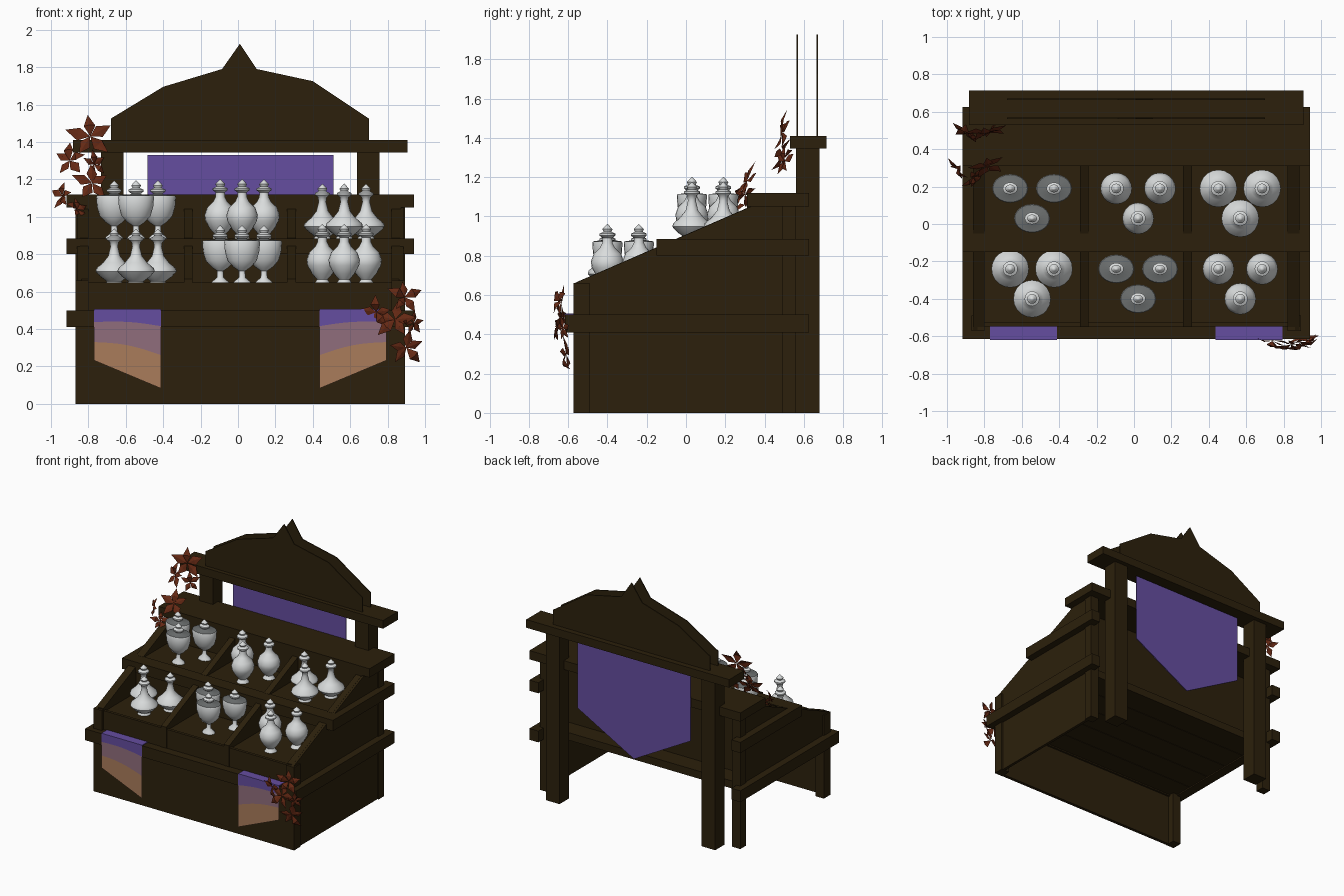
import bpy, bmesh, math, random
from mathutils import Vector, Matrix

random.seed(7)
if "Cube" in bpy.data.objects:
    bpy.data.objects.remove(bpy.data.objects["Cube"], do_unlink=True)


def material(name, rgb):
    m = bpy.data.materials.new(name)
    m.use_nodes = True
    m.diffuse_color = (*rgb, 1)
    m.node_tree.nodes["Principled BSDF"].inputs["Base Color"].default_value = (*rgb, 1)
    return m


WOOD = material("dark wood", (0.025, 0.0145, 0.0035))
PURPLE = material("purple cloth", (0.13, 0.075, 0.35))
MAUVE = material("mauve cloth", (0.28, 0.155, 0.2))
TAN = material("tan cloth", (0.4, 0.2, 0.105))
GLASS = material("pale glass", (0.7, 0.72, 0.72))
GREY = material("grey lid", (0.15, 0.16, 0.16))
RUST = material("rust petals", (0.13, 0.022, 0.007))


def finish(name, bm, *mats):
    mesh = bpy.data.meshes.new(name)
    bm.to_mesh(mesh)
    bm.free()
    for m in mats:
        mesh.materials.append(m)
    ob = bpy.data.objects.new(name, mesh)
    bpy.context.collection.objects.link(ob)
    return ob


def box(name, x, y, z, mat=WOOD):
    bm = bmesh.new()
    bmesh.ops.create_cube(bm, size=1)
    for v in bm.verts:
        for i, (a, b) in enumerate((x, y, z)):
            v.co[i] = a if v.co[i] < 0 else b
    return finish(name, bm, mat)


def slab(name, pts, axis, start, thick, mat=WOOD):
    """Extrude a 2D outline along x (points are y, z) or y (points are x, z)."""
    bm = bmesh.new()
    make = (lambda p: (start, *p)) if axis == "x" else (lambda p: (p[0], start, p[1]))
    face = bm.faces.new([bm.verts.new(make(p)) for p in pts])
    out = bmesh.ops.extrude_face_region(bm, geom=[face])
    move = Vector((thick, 0, 0)) if axis == "x" else Vector((0, thick, 0))
    bmesh.ops.translate(bm, vec=move, verts=[g for g in out["geom"] if isinstance(g, bmesh.types.BMVert)])
    bmesh.ops.recalc_face_normals(bm, faces=bm.faces)
    return finish(name, bm, mat)


MID = 0.012          # centre line of the stall
LEFT, RIGHT = MID - 0.88, MID + 0.88


def slope(y):
    return 0.66 + (y + 0.57) * 0.435


# Side walls: one reaches the ground, the other stops at the lower rail
for name, x, z0 in (("left_wall", RIGHT - 0.03, 0), ("right_wall", LEFT + 0.008, 0.42)):
    slab(name, [(-0.568, z0), (-0.568, 0.66), (0.33, 1.05), (0.5, 1.05), (0.5, z0)], "x", x, 0.022)

# Corner legs, back posts and stepped side rails
for side, s in (("left", 1), ("right", -1)):
    def span(a, b):
        return sorted((MID + s * a, MID + s * b))
    box(side + "_front_leg", span(0.81, 0.882), (-0.572, -0.49), (0, 0.66))
    box(side + "_rear_leg", span(0.81, 0.882), (0.49, 0.56), (0, 1.06))
    box(side + "_back_post", span(0.625, 0.745), (0.56, 0.68), (0, 1.35))
    for level, y0, z0, z1 in (("lower", -0.615, 0.41, 0.5), ("middle", -0.15, 0.8, 0.885), ("upper", 0.31, 1.05, 1.12)):
        box(f"{side}_{level}_rail", span(0.85, 0.928), (y0, 0.625), (z0, z1))

# Front panel with a set-back lip, rails, floors and risers
box("front_panel", (LEFT, RIGHT), (-0.57, -0.545), (0, 0.45))
box("front_lip", (LEFT + 0.02, RIGHT - 0.02), (-0.548, -0.525), (0.45, 0.65))
box("front_rail", (MID - 0.928, MID + 0.928), (-0.615, -0.53), (0.41, 0.5))
box("middle_board", (MID - 0.928, MID + 0.928), (-0.15, -0.04), (0.8, 0.885))
box("upper_board", (MID - 0.928, MID + 0.928), (0.31, 0.625), (1.05, 1.12))
for i in range(5):
    y = -0.55 + i * 0.208
    box("base_plank", (LEFT + 0.03, RIGHT - 0.03), (y, y + 0.204), (0.42, 0.48))
box("lower_shelf", (LEFT + 0.02, RIGHT - 0.02), (-0.54, -0.12), (0.6, 0.64))
box("lower_riser", (LEFT + 0.02, RIGHT - 0.02), (-0.14, -0.11), (0.48, 0.82))
box("upper_shelf", (LEFT + 0.02, RIGHT - 0.02), (-0.06, 0.34), (0.84, 0.88))
box("upper_riser", (LEFT + 0.02, RIGHT - 0.02), (0.31, 0.34), (0.48, 1.06))

# Sloped dividers on both tiers
for x in (-0.845, -0.29, 0.262, 0.82):
    for tier, y0, y1, z0 in (("lower", -0.552, -0.14, 0.5), ("upper", -0.05, 0.32, 0.84)):
        slab(tier + "_divider", [(y0, z0), (y0, slope(y0)), (y1, slope(y1)), (y1, z0)], "x", x, 0.047)

# Header beam and twin crest boards
box("header_beam", (MID - 0.893, MID + 0.893), (0.53, 0.715), (1.345, 1.41))
crest = [(-0.68, 1.4), (-0.68, 1.525), (-0.4, 1.695), (-0.085, 1.79), (0.01, 1.925),
         (0.1, 1.79), (0.4, 1.725), (0.7, 1.525), (0.7, 1.4)]
for y in (0.562, 0.664):
    slab("crest_board", crest, "y", y, 0.008)

# Pointed back banner
slab("back_banner", [(-0.485, 1.33), (0.51, 1.33), (0.51, 0.785), (MID, 0.51), (-0.485, 0.785)],
     "y", 0.63, 0.008, PURPLE)

# Front banners with three wavy colour bands, mirrored about the centre
for side, s in (("left", 1), ("right", -1)):
    bm = bmesh.new()
    cols = []
    steps = 8
    for i in range(steps + 1):
        t = i / steps                    # 0 at the inner edge, 1 at the outer
        wave = 0.012 * math.sin(t * math.pi)
        heights = (0.505, 0.415 + 0.022 * t + wave, 0.26 + 0.07 * t + 1.5 * wave, 0.082 + 0.15 * t)
        cols.append([bm.verts.new((MID + s * (0.423 + 0.358 * t), -0.619, z)) for z in heights])
    for a, b in zip(cols, cols[1:]):
        for k in range(3):
            quad = [a[k], a[k + 1], b[k + 1], b[k]]
            bm.faces.new(quad if s > 0 else quad[::-1]).material_index = k
    finish(side + "_front_banner", bm, PURPLE, MAUVE, TAN)
    box(side + "_banner_fold", sorted((MID + s * 0.423, MID + s * 0.781)), (-0.619, -0.545), (0.499, 0.506), PURPLE)


# Turned bottles
def lathe(name, profile, depth=1.0, lid=None):
    bm = bmesh.new()
    vs = [bm.verts.new((r, 0, z)) for r, z in profile]
    es = [bm.edges.new(p) for p in zip(vs, vs[1:])]
    bmesh.ops.spin(bm, geom=vs + es, cent=(0, 0, 0), axis=(0, 0, 1), angle=math.tau, steps=20)
    bmesh.ops.remove_doubles(bm, verts=bm.verts, dist=0.0005)
    bmesh.ops.recalc_face_normals(bm, faces=bm.faces)
    for f in bm.faces:
        c = f.calc_center_median()
        f.smooth = True
        if lid and lid[0] < c.z < lid[1]:
            f.material_index = 1
    bmesh.ops.scale(bm, vec=(1, depth, 1), verts=bm.verts)
    ob = finish(name, bm, GLASS, GREY)
    bpy.context.view_layer.objects.active = ob
    ob.select_set(True)
    bpy.ops.object.shade_smooth_by_angle(angle=math.radians(45))
    ob.select_set(False)
    return ob


def stopper(z):
    return [(0.024, z), (0.04, z + 0.012), (0.04, z + 0.022), (0.02, z + 0.032),
            (0.026, z + 0.045), (0.012, z + 0.06), (0, z + 0.072)]


GOBLET = [(0, 0), (0.05, 0), (0.045, 0.012), (0.018, 0.035), (0.016, 0.07), (0.045, 0.09),
          (0.078, 0.125), (0.092, 0.175), (0.096, 0.225), (0.092, 0.233), (0.03, 0.24)] + stopper(0.243)
ROUND = [(0, 0), (0.045, 0), (0.028, 0.025), (0.055, 0.055), (0.08, 0.1), (0.084, 0.13),
         (0.07, 0.17), (0.038, 0.2), (0.026, 0.225)] + stopper(0.25)
FLASK = [(0, 0), (0.048, 0), (0.04, 0.015), (0.075, 0.04), (0.1, 0.068), (0.095, 0.085),
         (0.06, 0.115), (0.032, 0.15), (0.02, 0.2)] + stopper(0.225)
KINDS = {"goblet": (GOBLET, 0.8, (0.231, 0.242)), "round_bottle": (ROUND, 1, None), "flask": (FLASK, 1, None)}

for z, y, row in ((0.88, 0.03, ("goblet", "round_bottle", "flask")), (0.64, -0.4, ("flask", "goblet", "round_bottle"))):
    for x, kind in zip((-0.545, 0.022, 0.568), row):
        for dx, dy in ((-0.117, 0.16), (0.117, 0.16), (0, 0)):
            ob = lathe(kind, *KINDS[kind])
            ob.location = (x + dx, y + dy, z)


# Star-shaped flowers made of broad folded petals
def flower(centre, radius, tilt, turn_z):
    bm = bmesh.new()
    for i in range(5):
        turn = Matrix.Rotation(i * math.tau / 5 + random.uniform(-0.2, 0.2), 4, "Y")
        r = radius * random.uniform(0.9, 1.15)
        lift = random.uniform(-0.1, 0.4) * r
        root, a, ridge, b, tip = [bm.verts.new(turn @ Vector(p)) for p in (
            (0, 0, 0), (-0.27 * r, -lift + 0.06 * r, 0.45 * r), (0, -lift, 0.48 * r),
            (0.27 * r, -lift + 0.06 * r, 0.45 * r), (0, -lift * 0.5, r))]
        for tri in ((root, ridge, a), (root, b, ridge), (a, ridge, tip), (ridge, b, tip)):
            bm.faces.new(tri)
    ob = finish("flower", bm, RUST)
    ob.location = centre
    ob.rotation_euler = (tilt, 0, turn_z)


for x, y, z, r, tilt, turn in (
        (-0.79, 0.49, 1.43, 0.125, -0.35, 0.2), (-0.9, 0.5, 1.3, 0.095, -0.5, -0.4),
        (-0.78, 0.31, 1.18, 0.11, -0.5, 0.3), (-0.94, 0.3, 1.11, 0.075, -0.4, -0.7),
        (-0.86, 0.25, 1.04, 0.07, -0.6, 0.7), (-0.77, 0.5, 1.28, 0.08, -0.2, 0.6),
        (0.74, -0.625, 0.49, 0.085, 0.1, -0.3), (0.89, -0.63, 0.57, 0.095, -0.2, 0.3),
        (0.94, -0.63, 0.43, 0.07, 0.2, 0.6), (0.9, -0.61, 0.3, 0.095, 0.25, 0.3),
        (0.84, -0.645, 0.45, 0.11, -0.1, -0.2)):
    flower((x, y, z), r, tilt, turn)
